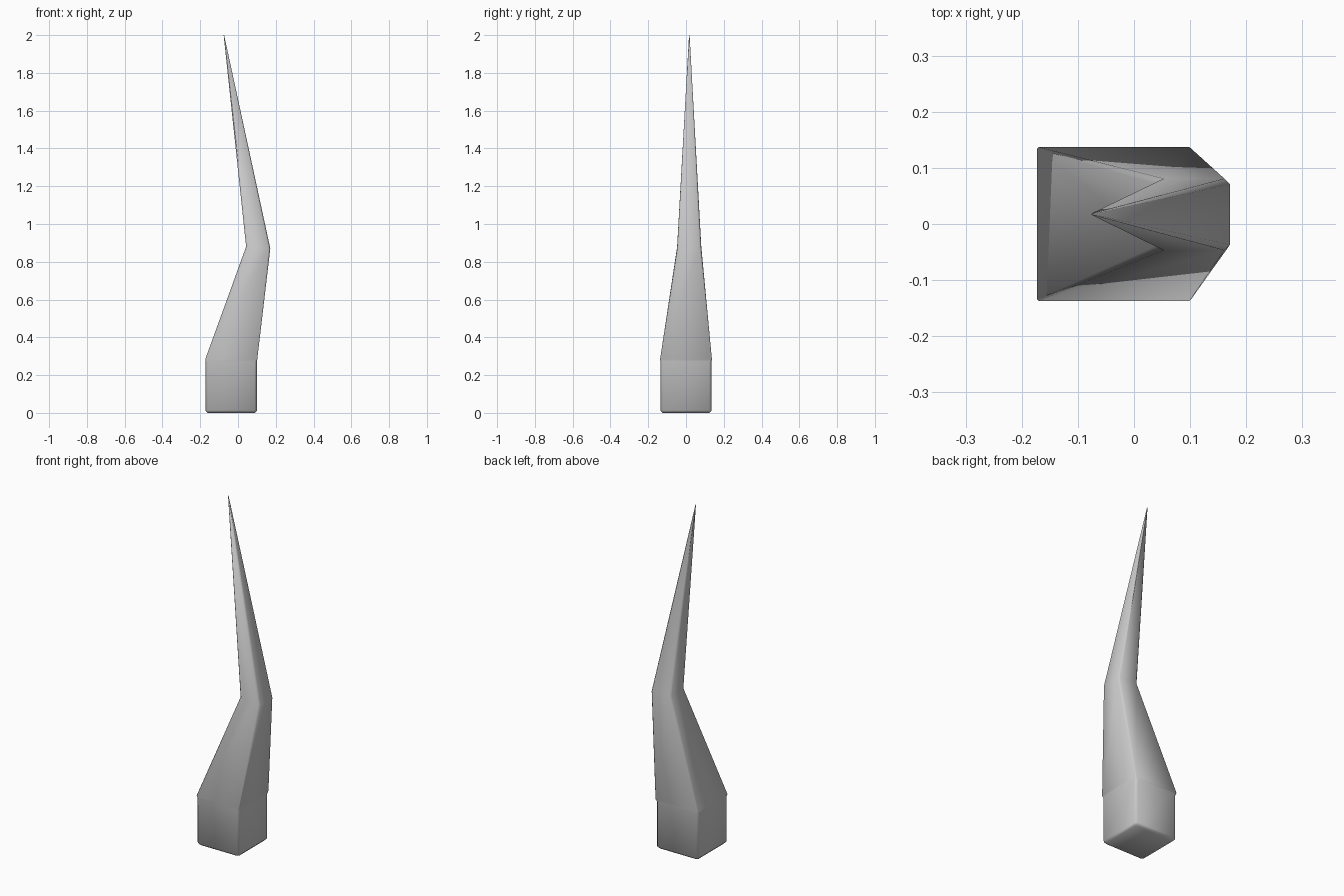
import bpy, bmesh

if "Cube" in bpy.data.objects:
    bpy.data.objects.remove(bpy.data.objects["Cube"])


def ring(bm, x0, x1, y0, y1, c, zl, zr):
    """Rectangle with corners cut by c; height runs from zl (left) to zr (right)."""
    pts = [(x0 + c, y0), (x1 - c, y0), (x1, y0 + c), (x1, y1 - c),
           (x1 - c, y1), (x0 + c, y1), (x0, y1 - c), (x0, y0 + c)]
    return [bm.verts.new((x, y, zl + (zr - zl) * (x - x0) / (x1 - x0))) for x, y in pts]


def loft(name, sections):
    bm = bmesh.new()
    rings = [ring(bm, *s) for s in sections]
    for a, b in zip(rings, rings[1:]):
        for i in range(8):
            j = (i + 1) % 8
            bm.faces.new((a[i], a[j], b[j], b[i]))
    bm.faces.new(rings[0][::-1])
    bm.faces.new(rings[-1])
    bmesh.ops.recalc_face_normals(bm, faces=bm.faces)
    me = bpy.data.meshes.new(name)
    bm.to_mesh(me)
    bm.free()
    ob = bpy.data.objects.new(name, me)
    bpy.context.collection.objects.link(ob)
    bpy.ops.object.select_all(action='DESELECT')
    ob.select_set(True)
    bpy.context.view_layer.objects.active = ob
    bpy.ops.object.shade_smooth_by_angle(angle=1.05)
    return ob


# Square foot block flowing into the bent, tapering spike
loft("bent_spike", [
    (-0.161, 0.089, -0.124, 0.124, 0.010, 0.0, 0.0),
    (-0.173, 0.101, -0.136, 0.136, 0.013, 0.013, 0.013),
    (-0.173, 0.101, -0.136, 0.136, 0.013, 0.272, 0.272),
    (-0.173, 0.102, -0.137, 0.137, 0.003, 0.285, 0.285),
    (0.043, 0.171, -0.047, 0.081, 0.010, 0.88, 0.87),
    (-0.076, -0.073, 0.016, 0.019, 0.001, 2.0, 1.998),
])
